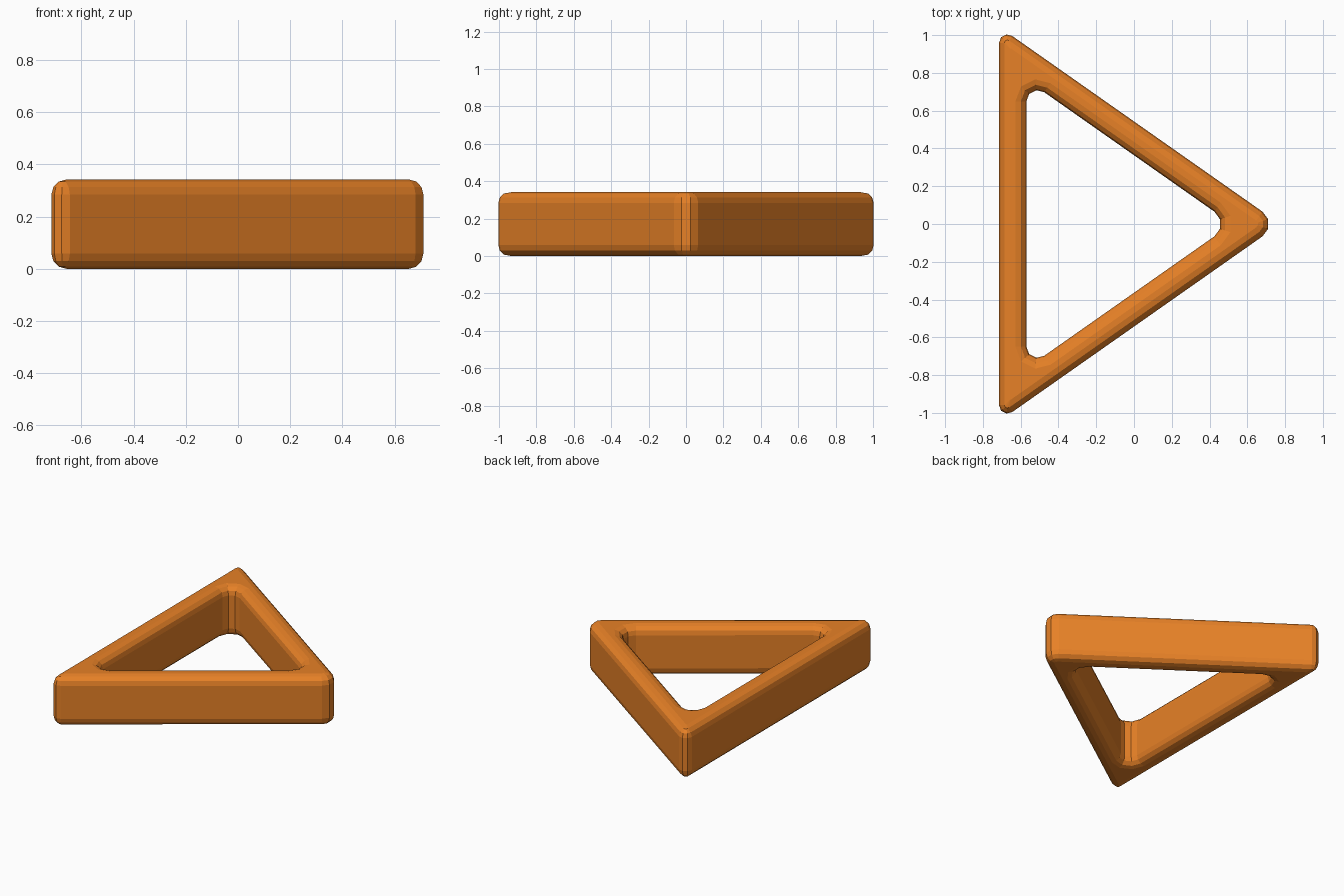
import bpy, bmesh, math
from mathutils import Vector

if "Cube" in bpy.data.objects:
    bpy.data.objects.remove(bpy.data.objects["Cube"])

SLOPE = 0.702                      # slant of the two long sides
HEIGHT, BEVEL, SEG = 0.342, 0.058, 3
NORM = math.hypot(1, SLOPE)


def rounded_triangle(left, cut, r_tip, r_back, d):
    """Triangle outline moved inward by d, with filleted corners."""
    a, c = left + d, cut - d * NORM
    tip = Vector((c / SLOPE, 0))
    back = Vector((a, c - SLOPE * a))
    front = Vector((a, -back.y))
    pts = []
    corners = [(tip, r_tip), (back, r_back), (front, r_back)]
    for i, (p, r) in enumerate(corners):
        r = max(r - d, 0.003)
        u = (corners[i - 1][0] - p).normalized()
        v = (corners[(i + 1) % 3][0] - p).normalized()
        half = u.angle(v) / 2
        bis = (u + v).normalized()
        centre = p + bis * (r / math.sin(half))
        mid = math.atan2(-bis.y, -bis.x)
        sweep = math.pi - 2 * half
        for k in range(SEG + 1):
            t = mid + sweep * (k / SEG - 0.5)
            pts.append(centre + Vector((math.cos(t), math.sin(t))) * r)
    return pts


# Rounded wall profile: (inset, height) from bottom to top
arc = [(BEVEL * (1 - math.sin(t)), BEVEL * (1 - math.cos(t)))
       for t in (math.pi / 2 * k / SEG for k in range(SEG + 1))]
wall = arc + [(d, HEIGHT - z) for d, z in reversed(arc)]

# Outer wall going up, then inner wall going down
loops = [(rounded_triangle(-0.715, 0.543, 0.08, 0.045, d), z) for d, z in wall]
loops += [(rounded_triangle(-0.57, 0.364, 0.08, 0.06, -d), z) for d, z in reversed(wall)]

bm = bmesh.new()
rings = [[bm.verts.new((p.x, p.y, z)) for p in pts] for pts, z in loops]
n = len(rings[0])
for i, ring in enumerate(rings):
    nxt = rings[(i + 1) % len(rings)]
    for j in range(n):
        k = (j + 1) % n
        bm.faces.new((ring[j], ring[k], nxt[k], nxt[j]))
bmesh.ops.recalc_face_normals(bm, faces=bm.faces)

# Triangular frame
mesh = bpy.data.meshes.new("triangle_frame")
bm.to_mesh(mesh)
bm.free()
frame = bpy.data.objects.new("triangle_frame", mesh)
bpy.context.collection.objects.link(frame)

mat = bpy.data.materials.new("orange")
mat.diffuse_color = (0.8, 0.22, 0.02, 1)
mat.use_nodes = True
mat.node_tree.nodes["Principled BSDF"].inputs["Base Color"].default_value = mat.diffuse_color
mesh.materials.append(mat)
